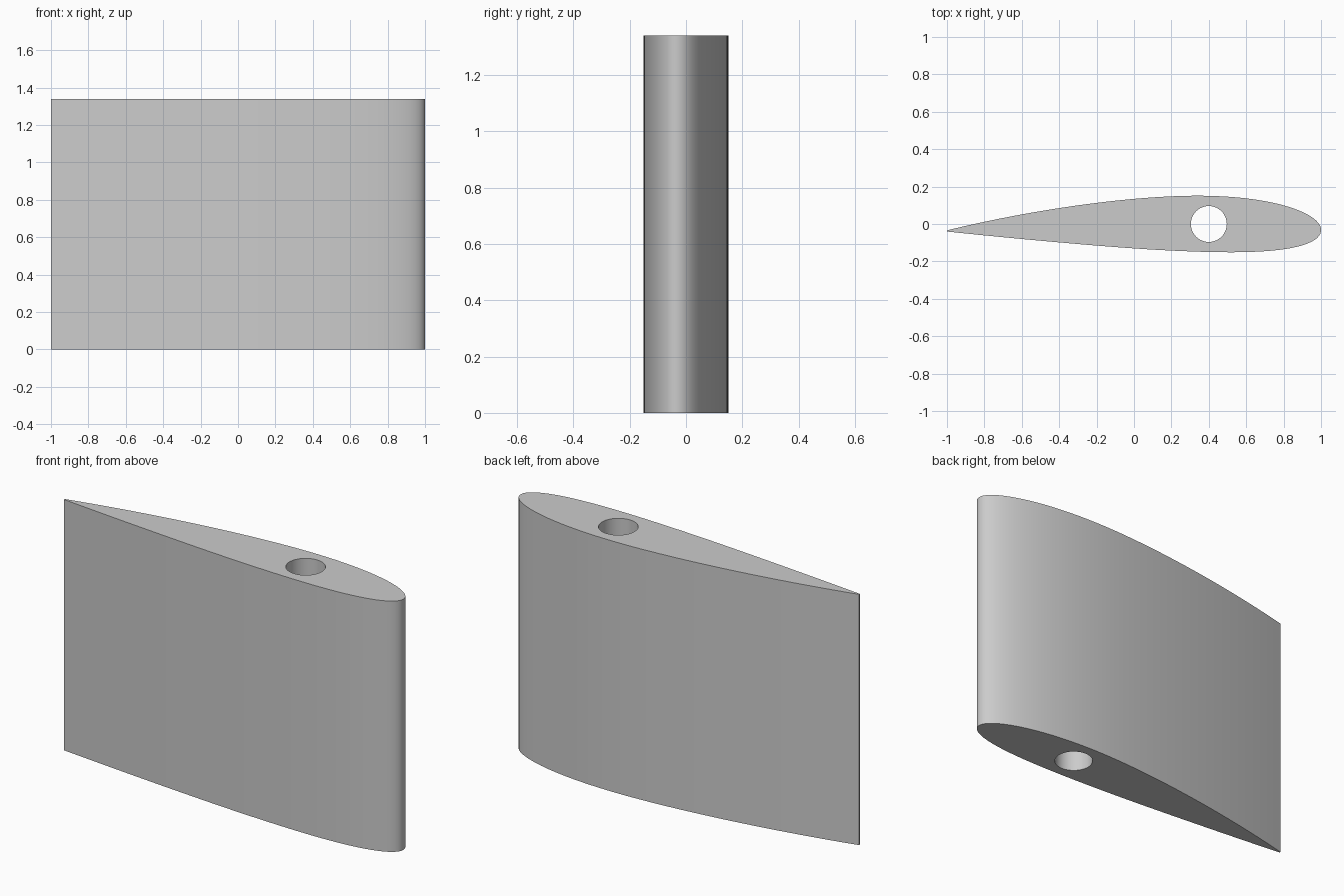
import bpy
import bmesh
from math import cos, sin, pi, sqrt, atan, radians
from mathutils import Vector

cube = bpy.data.objects.get("Cube")
if cube:
    bpy.data.objects.remove(cube, do_unlink=True)

CHORD, HEIGHT = 2.0, 1.34
CAMBER, CAMBER_POS, THICKNESS = 0.02, 0.4, 0.15
HOLE_POS, HOLE_RADIUS = 0.3, 0.096
STEPS, HOLE_SIDES = 50, 48


def camber(t):
    """Height and slope of the mean line at chord fraction t."""
    p = CAMBER_POS
    k = CAMBER / (p * p if t < p else (1 - p) ** 2)
    base = 0 if t < p else 1 - 2 * p
    return k * (base + 2 * p * t - t * t), 2 * k * (p - t)


def surface_point(t, side):
    """Point on the upper (side 1) or lower (side -1) skin."""
    half = 5 * THICKNESS * (0.2969 * sqrt(t) - 0.126 * t - 0.3516 * t**2
                            + 0.2843 * t**3 - 0.1015 * t**4)
    mean, slope = camber(t)
    a = atan(slope)
    return Vector((CHORD * (0.5 - t + side * half * sin(a)),
                   CHORD * (mean + side * half * cos(a)), 0))


def add_loop(bm, points):
    verts = [bm.verts.new(p) for p in points]
    return [bm.edges.new((v, verts[i - 1])) for i, v in enumerate(verts)]


# Aerofoil outline, with points crowded at the leading and trailing edges
stations = [(1 - cos(pi * i / STEPS)) / 2 for i in range(STEPS + 1)]
outline = [surface_point(t, 1) for t in reversed(stations)]
outline += [surface_point(t, -1) for t in stations[1:]]

# Centre the section on the origin
low = Vector((min(p.x for p in outline), min(p.y for p in outline), 0))
high = Vector((max(p.x for p in outline), max(p.y for p in outline), 0))
outline = [p - (low + high) / 2 for p in outline]

# Round spar hole through the whole span
hole = [Vector((CHORD * (0.5 - HOLE_POS) + HOLE_RADIUS * cos(2 * pi * i / HOLE_SIDES),
                HOLE_RADIUS * sin(2 * pi * i / HOLE_SIDES), 0))
        for i in range(HOLE_SIDES)]

# Fill the section and extrude it along the span
bm = bmesh.new()
edges = add_loop(bm, outline) + add_loop(bm, hole)
bmesh.ops.triangle_fill(bm, use_beauty=True, use_dissolve=False, edges=edges)
result = bmesh.ops.extrude_face_region(bm, geom=bm.faces[:], use_keep_orig=True)
top = [g for g in result["geom"] if isinstance(g, bmesh.types.BMVert)]
bmesh.ops.translate(bm, verts=top, vec=(0, 0, HEIGHT))
bmesh.ops.recalc_face_normals(bm, faces=bm.faces[:])

mesh = bpy.data.meshes.new("wing_section")
bm.to_mesh(mesh)
bm.free()
wing = bpy.data.objects.new("wing_section", mesh)
bpy.context.collection.objects.link(wing)

# Plain grey skin
grey = bpy.data.materials.new("light_grey")
grey.use_nodes = True
color = (0.6, 0.6, 0.6, 1)
grey.diffuse_color = color
grey.node_tree.nodes["Principled BSDF"].inputs["Base Color"].default_value = color
mesh.materials.append(grey)

# Smooth skin with crisp end caps and trailing edge
bpy.ops.object.select_all(action="DESELECT")
wing.select_set(True)
bpy.context.view_layer.objects.active = wing
bpy.ops.object.shade_smooth_by_angle(angle=radians(30))
